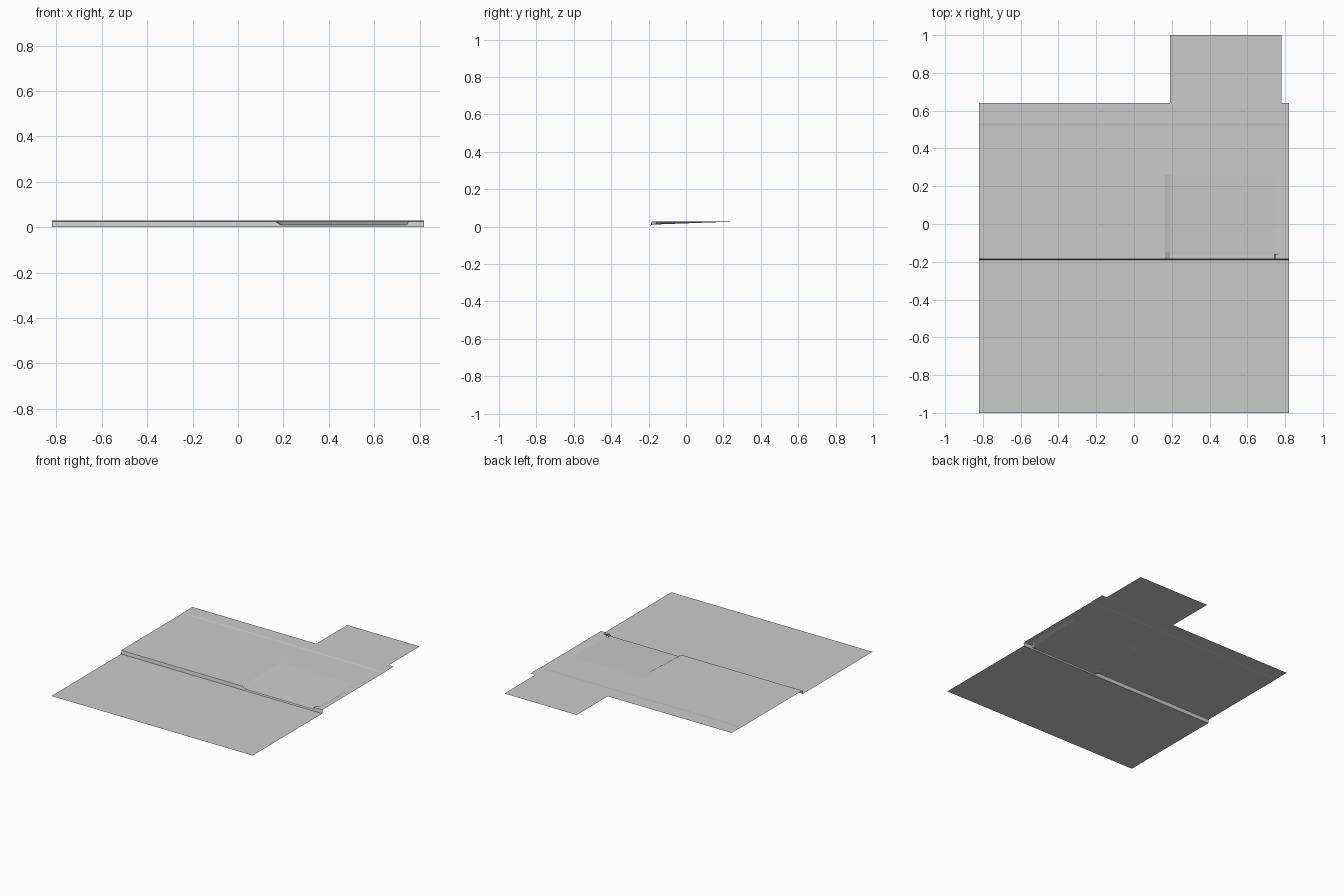
import bpy

cube = bpy.data.objects.get("Cube")
if cube:
    bpy.data.objects.remove(cube, do_unlink=True)

concrete = bpy.data.materials.new("pale grey concrete")
concrete.use_nodes = True
colour = (0.6, 0.6, 0.6, 1)
concrete.diffuse_color = colour
concrete.node_tree.nodes["Principled BSDF"].inputs["Base Color"].default_value = colour

EDGE, BACK = 0.82, 0.64
DRIVE_LEFT, DRIVE_RIGHT = 0.19, 0.78
TOP, LOW = 0.027, 0.011


def sheet(name, columns, rows):
    """Surface over x columns; each column is (x, drop), each row (y, full z, dropped z)."""
    verts = [(x, y, full + (low - full) * drop)
             for y, full, low in rows for x, drop in columns]
    n = len(columns)
    faces = [(r * n + c, r * n + c + 1, (r + 1) * n + c + 1, (r + 1) * n + c)
             for r in range(len(rows) - 1) for c in range(n - 1)]
    mesh = bpy.data.meshes.new(name)
    mesh.from_pydata(verts, [], faces)
    mesh.materials.append(concrete)
    obj = bpy.data.objects.new(name, mesh)
    bpy.context.collection.objects.link(obj)
    return obj


full_width = [(-EDGE, 0), (EDGE, 0)]

# Flat roadway
sheet("road", full_width, [(-1, 0, 0), (-0.19, 0, 0)])

# Kerb, lowered across the driveway
sheet("kerb",
      [(-EDGE, 0), (0.165, 0), (DRIVE_LEFT, 1), (0.745, 1), (0.75, 0), (EDGE, 0)],
      [(-0.19, 0, 0), (-0.185, TOP - 0.002, LOW - 0.002),
       (-0.18, TOP, LOW), (-0.16, TOP, LOW)])

# Pavement with the driveway ramp sloping up to its back edge
sheet("pavement",
      [(-EDGE, 0), (0.165, 0), (DRIVE_LEFT, 1), (0.75, 1), (DRIVE_RIGHT, 0), (EDGE, 0)],
      [(-0.16, TOP, LOW), (-0.15, TOP, LOW + 0.001), (0.26, TOP, TOP)])

# Verge behind the pavement, with a slight rise at the rear strip
sheet("verge", full_width, [(0.26, TOP, TOP), (0.52, TOP, TOP)])
sheet("rear_strip", full_width,
      [(0.52, TOP, TOP), (0.535, TOP + 0.002, TOP), (BACK, TOP + 0.002, TOP)])

# Driveway continuing out of the back
sheet("driveway_extension", [(DRIVE_LEFT, 0), (DRIVE_RIGHT, 0)],
      [(BACK, TOP + 0.002, TOP), (1, TOP + 0.002, TOP)])
